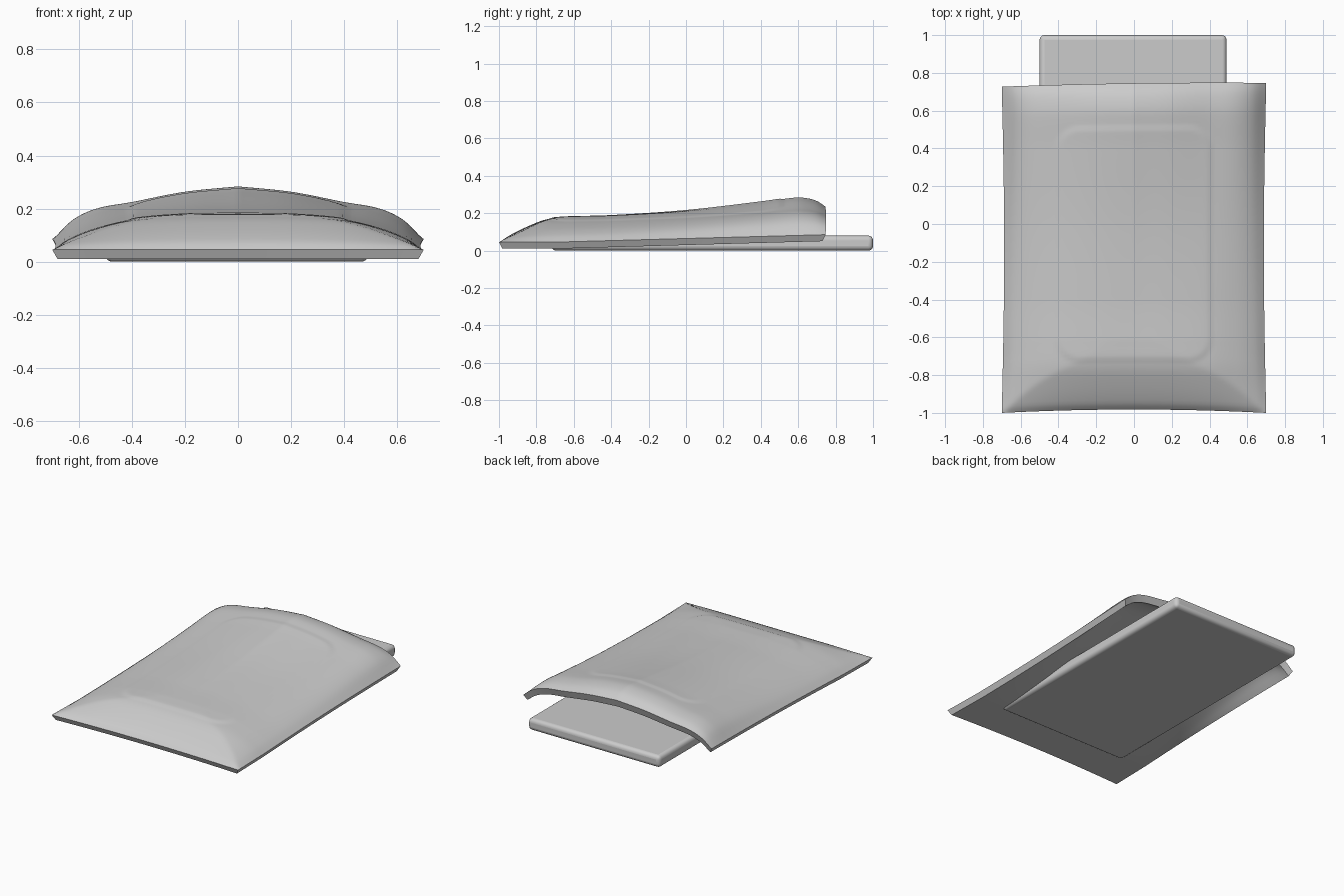
import bpy, bmesh, math

if "Cube" in bpy.data.objects:
    bpy.data.objects.remove(bpy.data.objects["Cube"])


def curve(pts, t):
    # smooth interpolation through profile points
    if t <= pts[0][0]:
        return pts[0][1]
    if t >= pts[-1][0]:
        return pts[-1][1]
    i = max(k for k in range(len(pts) - 1) if pts[k][0] <= t)
    (x0, y0), (x1, y1) = pts[i], pts[i + 1]

    def slope(k):
        a, b = pts[max(k - 1, 0)], pts[min(k + 1, len(pts) - 1)]
        return (b[1] - a[1]) / (b[0] - a[0])
    h = x1 - x0
    s = (t - x0) / h
    return ((2*s**3 - 3*s**2 + 1) * y0 + (s**3 - 2*s**2 + s) * h * slope(i)
            + (3*s**2 - 2*s**3) * y1 + (s**3 - s**2) * h * slope(i + 1))


def smooth(t):
    t = min(max(t, 0), 1)
    return t * t * (3 - 2 * t)


def finish(bm, name):
    bmesh.ops.recalc_face_normals(bm, faces=bm.faces)
    me = bpy.data.meshes.new(name)
    bm.to_mesh(me)
    bm.free()
    ob = bpy.data.objects.new(name, me)
    bpy.context.collection.objects.link(ob)
    bpy.context.view_layer.objects.active = ob
    ob.select_set(True)
    bpy.ops.object.shade_smooth_by_angle(angle=math.radians(40))
    ob.select_set(False)
    return ob


# Cover profiles: crown along y, front fall-off, cross-sections front and back
CROWN = [(-1, .178), (-.6, .18), (-.4, .185), (0, .212), (.4, .258),
         (.58, .283), (.64, .281), (.7, .265), (.745, .235)]
FRONT = [(-1, 0), (-.97, .22), (-.85, .66), (-.75, .92), (-.62, 1)]
X_FRONT = [(0, 1), (.2, .98), (.4, .85), (.55, .58), (.65, .27), (.7, 0)]
X_BACK = [(0, 1), (.2, .9), (.4, .71), (.54, .58), (.63, .36), (.7, 0)]


def cover_point(u, v, bottom):
    x, y = .7 * u, -1 + 1.745 * v
    rim = .045 + .04 * max(0, (y + .7) / 1.44)
    back = smooth((y + .7) / 1.3)
    px = curve(X_FRONT, abs(x)) * (1 - back) + curve(X_BACK, abs(x)) * back
    q = curve(FRONT, y)
    z = rim + (curve(CROWN, y) - rim) * (min(px, q) + px * q) / 2
    # slightly pinched-in outline
    xo = x * (1 - .018 * math.sin(math.pi * v))
    yo = y + .018 * (1 - u * u) * (1 - v) ** 4 + (.01 * u - .008 * u * u) * v ** 4
    if bottom:
        z = rim - .035 + .9 * back * (z - rim)
        return xo * .972, -.13 + (yo + .13) * .98, z
    # raised rounded centre panel
    dx, dy = abs(x) - .29, abs(y + .11) - .50
    d = math.hypot(max(dx, 0), max(dy, 0)) + min(max(dx, dy), 0) - .12
    return xo, yo, z + .005 * smooth(.5 - d / .03)


# Draped cover
NX, NY = 80, 100
bm = bmesh.new()
top, low = [[[bm.verts.new(cover_point(2 * i / NX - 1, j / NY, b))
              for j in range(NY + 1)] for i in range(NX + 1)] for b in (False, True)]
for g in (top, low):
    for i in range(NX):
        for j in range(NY):
            bm.faces.new((g[i][j], g[i + 1][j], g[i + 1][j + 1], g[i][j + 1]))
ring = ([(i, 0) for i in range(NX)] + [(NX, j) for j in range(NY)]
        + [(i, NY) for i in range(NX, 0, -1)] + [(0, j) for j in range(NY, 0, -1)])
for (a, b), (c, d) in zip(ring, ring[1:] + ring[:1]):
    bm.faces.new((top[a][b], low[a][b], low[c][d], top[c][d]))
finish(bm, "draped_cover")

# Flat slab under the cover
bm = bmesh.new()
bmesh.ops.create_cube(bm, size=1)
for v in bm.verts:
    v.co = (v.co.x * .99 - .005, v.co.y * 1.72 + .14, (v.co.z + .5) * .08)
slab = finish(bm, "base_slab")
bev = slab.modifiers.new("rounding", 'BEVEL')
bev.width = .025
bev.segments = 4
